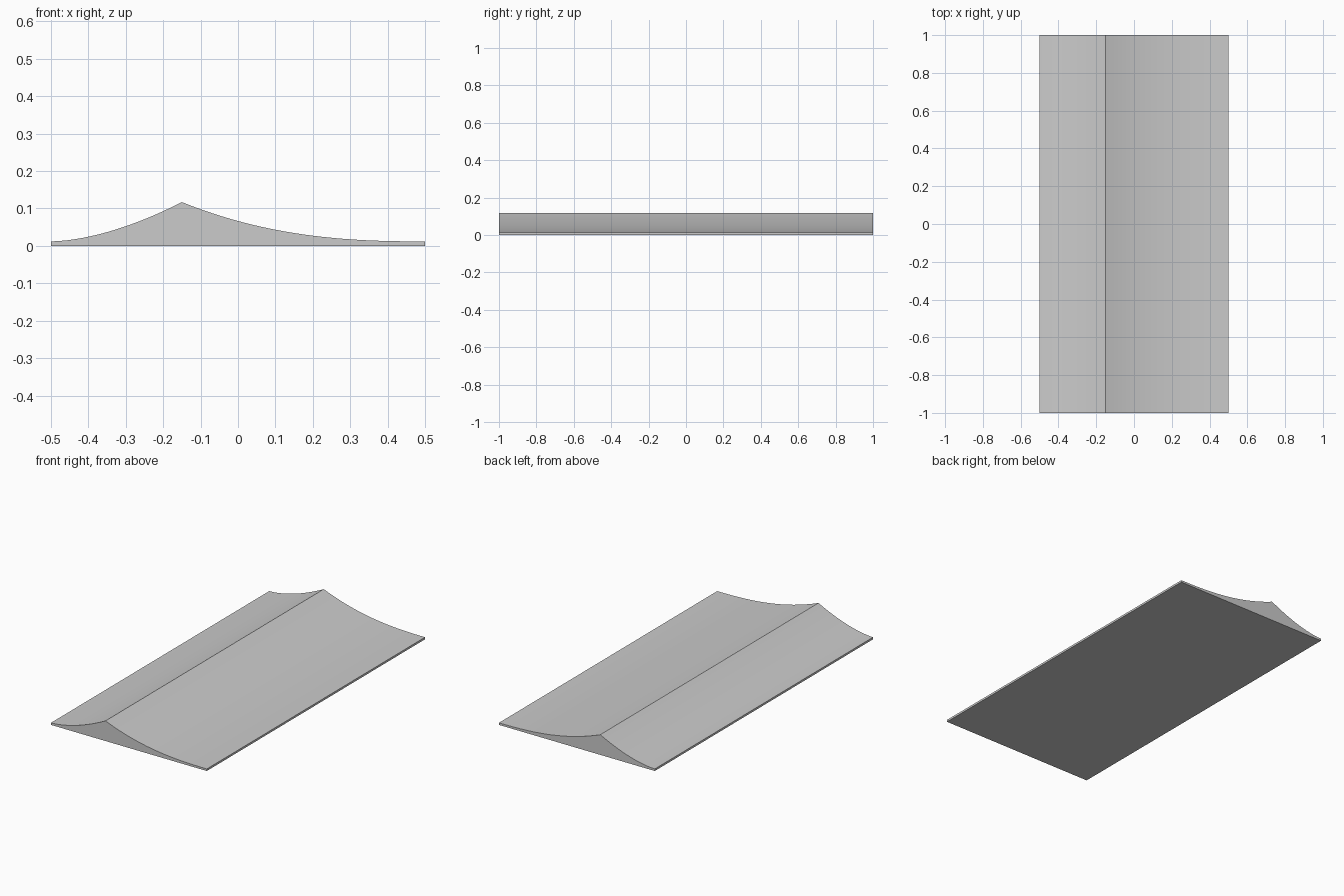
import bpy, bmesh, math

if "Cube" in bpy.data.objects:
    bpy.data.objects.remove(bpy.data.objects["Cube"])

LEFT, RIDGE, RIGHT = -0.5, -0.15, 0.5
EDGE_Z, PEAK_Z, HALF_LEN = 0.012, 0.117, 1.0


def slope(foot, power, steps):
    """Concave slope from a foot edge up to (not including) the ridge."""
    pts = []
    for i in range(steps):
        t = i / steps
        pts.append((foot + (RIDGE - foot) * t,
                    EDGE_Z + (PEAK_Z - EDGE_Z) * t ** power))
    return pts


# Cross-section: base, gentle right slope, ridge, steep left slope
profile = [(LEFT, 0), (RIGHT, 0)]
profile += slope(RIGHT, 2.5, 24)
profile += [(RIDGE, PEAK_Z)]
profile += reversed(slope(LEFT, 1.7, 16))

# Extrude the cross-section along y
bm = bmesh.new()
face = bm.faces.new([bm.verts.new((x, -HALF_LEN, z)) for x, z in profile])
ext = bmesh.ops.extrude_face_region(bm, geom=[face], use_keep_orig=True)
new_verts = [g for g in ext["geom"] if isinstance(g, bmesh.types.BMVert)]
bmesh.ops.translate(bm, verts=new_verts, vec=(0, 2 * HALF_LEN, 0))
bmesh.ops.recalc_face_normals(bm, faces=bm.faces[:])

mesh = bpy.data.meshes.new("ridged_slab")
bm.to_mesh(mesh)
bm.free()
slab = bpy.data.objects.new("ridged_slab", mesh)
bpy.context.collection.objects.link(slab)

# Smooth slopes, crisp ridge and borders
bpy.context.view_layer.objects.active = slab
slab.select_set(True)
bpy.ops.object.shade_smooth_by_angle(angle=math.radians(30))
